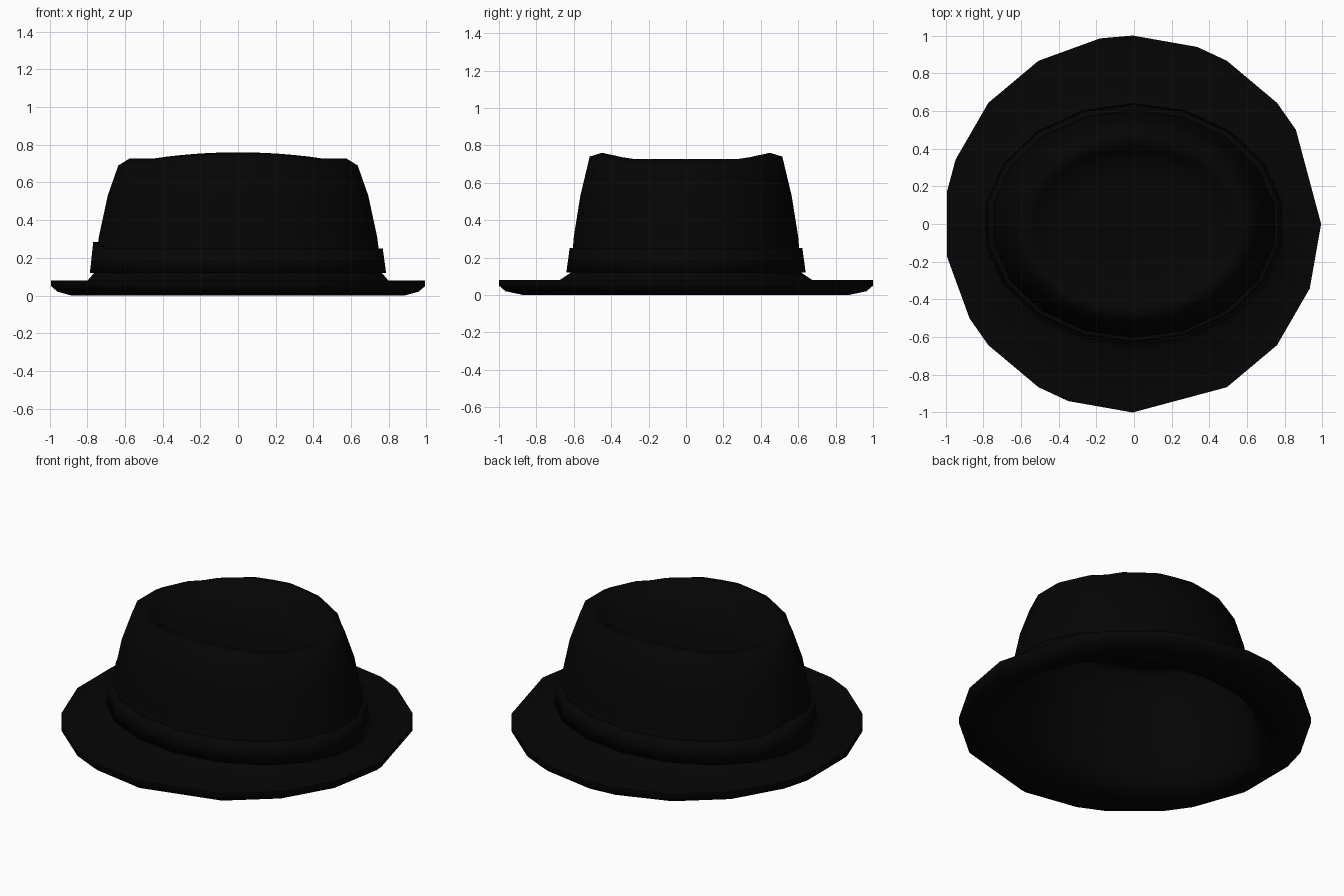
import bpy, bmesh
from math import sin, cos, radians

if "Cube" in bpy.data.objects:
    bpy.data.objects.remove(bpy.data.objects["Cube"])

felt = bpy.data.materials.new("black felt")
felt.diffuse_color = (0.0015, 0.0015, 0.0015, 1)
felt.use_nodes = True
felt.node_tree.nodes["Principled BSDF"].inputs["Base Color"].default_value = felt.diffuse_color

STEP = 10
# corner directions (degrees) of the coarse outlines
RIM = [0, 30, 40, 60, 70, 90, 100, 120, 140, 160, 170, 190, 210, 220,
       240, 250, 270, 300, 320, 340, 360]
BODY = list(range(-10, 371, 20))


def ring_point(rx, ry, z, corners, deg):
    """Point on an elliptical polygon that has corners only at the given angles."""
    a = max(c for c in corners if c <= deg)
    b = min(c for c in corners if c > deg)
    t = (deg - a) / (b - a)
    pa, pb = radians(a), radians(b)
    x = rx * (cos(pa) * (1 - t) + cos(pb) * t)
    y = ry * (sin(pa) * (1 - t) + sin(pb) * t)
    if corners is RIM:
        x -= 0.007  # keeps the uneven rim centred
    return x, y, z(deg) if callable(z) else z


def loft(name, rings, cap=False, closed=False, angle=50):
    bm = bmesh.new()
    loops = [[bm.verts.new(ring_point(*r, d)) for d in range(0, 360, STEP)]
             for r in rings]
    pairs = list(zip(loops, loops[1:]))
    if closed:
        pairs.append((loops[-1], loops[0]))
    n = len(loops[0])
    for lo, hi in pairs:
        for i in range(n):
            j = (i + 1) % n
            bm.faces.new((lo[i], lo[j], hi[j], hi[i]))
    if cap:
        bm.faces.new(loops[-1])
        bm.faces.new(loops[0][::-1])
    me = bpy.data.meshes.new(name)
    bm.to_mesh(me)
    bm.free()
    me.materials.append(felt)
    ob = bpy.data.objects.new(name, me)
    bpy.context.collection.objects.link(ob)
    bpy.ops.object.select_all(action='DESELECT')
    ob.select_set(True)
    bpy.context.view_layer.objects.active = ob
    bpy.ops.object.shade_smooth_by_angle(angle=radians(angle))
    return ob


def lift(deg):
    """The crown edge rises along the front and back."""
    return max(0, (abs(sin(radians(deg))) * 0.45 - 0.28) / 0.17) ** 1.2


# Hat body: hollow inside, thick brim with rounded lower edge, dented crown
loft("hat_body", [
    (0.36, 0.26, 0.625, BODY),
    (0.48, 0.36, 0.635, BODY),
    (0.57, 0.44, 0.70, BODY),
    (0.63, 0.50, 0.68, BODY),
    (0.687, 0.55, 0.53, BODY),
    (0.735, 0.585, 0.31, BODY),
    (0.765, 0.605, 0.12, BODY),
    (0.79, 0.65, 0.05, BODY),
    (0.83, 0.74, 0.01, BODY),
    (0.89, 0.87, 0.0, RIM),
    (0.965, 0.965, 0.02, RIM),
    (1.0, 1.0, 0.05, RIM),
    (1.0, 1.0, 0.08, RIM),
    (0.81, 0.675, 0.08, BODY),
    (0.775, 0.615, 0.12, BODY),
    (0.75, 0.60, 0.31, BODY),
    (0.702, 0.565, 0.53, BODY),
    (0.645, 0.515, lambda d: 0.69 + 0.05 * lift(d), BODY),
    (0.585, 0.45, lambda d: 0.727 + 0.033 * lift(d), BODY),
    (0.53, 0.40, lambda d: 0.69 + 0.02 * lift(d), BODY),
    (0.47, 0.35, 0.65, BODY),
    (0.36, 0.26, 0.64, BODY)], cap=True, angle=75)


def band_top(d):
    """The ribbon stands a little taller at its joint on one side."""
    return 0.285 if abs(d - 180) < 15 else 0.25


# Ribbon round the foot of the crown
loft("hat_band", [
    (0.77, 0.61, 0.12, BODY),
    (0.798, 0.64, 0.12, BODY),
    (0.78, 0.622, band_top, BODY),
    (0.752, 0.60, band_top, BODY)], closed=True, angle=100)
